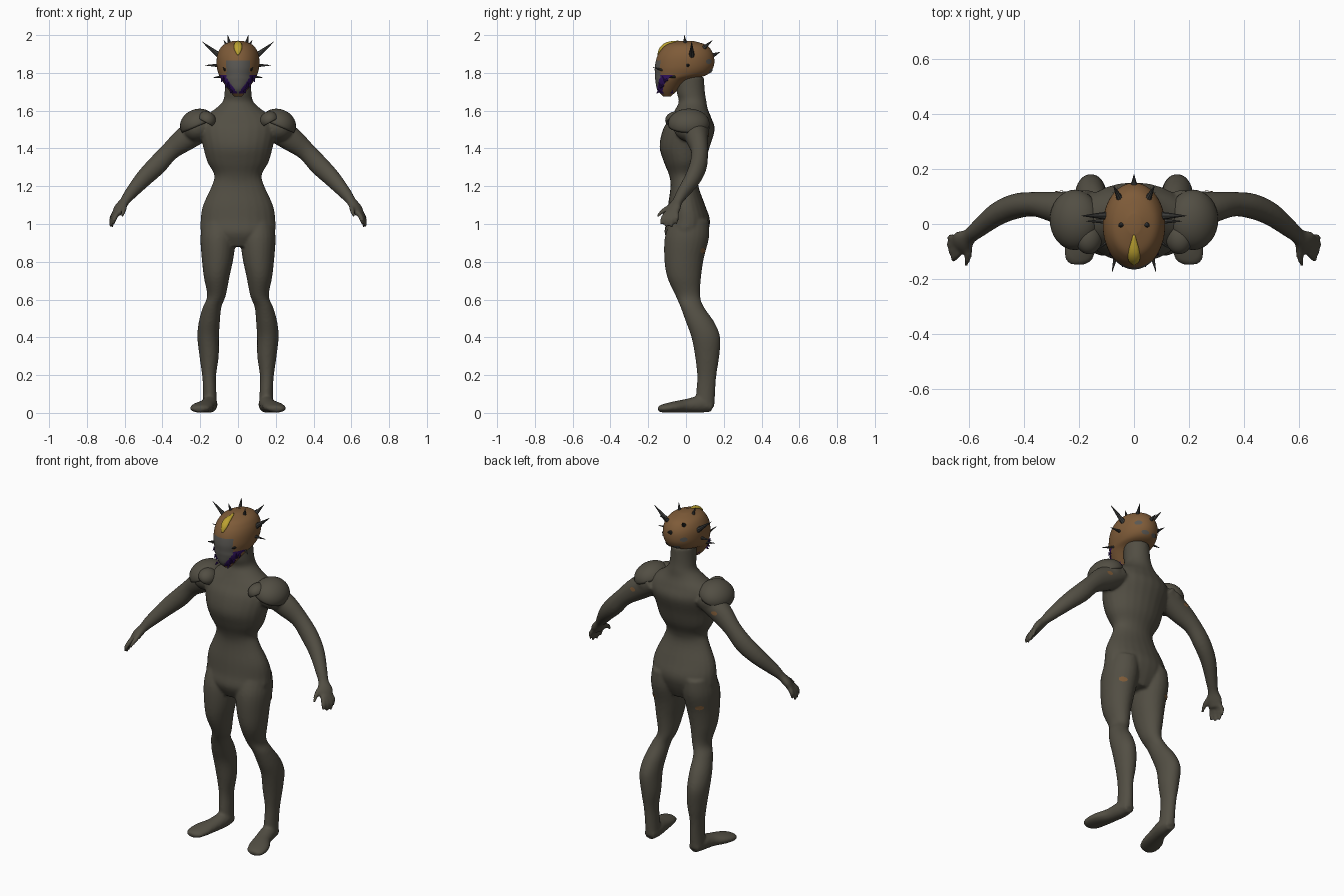
import bpy, bmesh, math
from mathutils import Vector, Matrix

cube = bpy.data.objects.get("Cube")
if cube:
    bpy.data.objects.remove(cube)


def material(name, rgb):
    m = bpy.data.materials.new(name)
    m.use_nodes = True
    m.diffuse_color = (*rgb, 1)
    m.node_tree.nodes["Principled BSDF"].inputs["Base Color"].default_value = (*rgb, 1)
    return m


SKIN = material("dark olive skin", (.085, .077, .057))
SHELL = material("brown shell", (.21, .105, .04))
MASK = material("grey mask", (.10, .095, .085))
HORN = material("dark grey horn", (.05, .05, .047))
MOUTH = material("deep purple", (.03, .006, .11))
GOLD = material("yellow crest", (.5, .36, .03))


def spline(points, steps):
    """Catmull-Rom interpolation of position and radii together."""
    out = []
    last = len(points) - 1
    for i in range(last):
        quad = [points[max(i - 1, 0)], points[i], points[i + 1], points[min(i + 2, last)]]
        for s in range(steps):
            t = s / steps
            out.append([b + t * (c - a + t * (2 * a - 5 * b + 4 * c - d + t * (3 * (b - c) + d - a))) / 2
                        for a, b, c, d in zip(*quad)])
    return out + [list(points[-1])]


def tube(bm, points, sides=24, steps=4, flat=False, side=1):
    """Loft ellipses (x, y, z, rx, ry); flat keeps every ring horizontal."""
    pts = spline(points, steps)
    rings = []
    for i, (x, y, z, rx, ry) in enumerate(pts):
        way = Vector(pts[min(i + 1, len(pts) - 1)][:3]) - Vector(pts[max(i - 1, 0)][:3])
        turn = Matrix() if flat else way.to_track_quat('Z', 'Y').to_matrix().to_4x4()
        ring = []
        for k in range(sides):
            a = math.tau * k / sides
            v = Vector((x, y, z)) + turn @ Vector((rx * math.cos(a), ry * math.sin(a), 0))
            v.x *= side
            ring.append(bm.verts.new(v))
        rings.append(ring)
    for low, high in zip(rings, rings[1:]):
        for k in range(sides):
            n = (k + 1) % sides
            bm.faces.new((low[k], low[n], high[n], high[k]))
    bm.faces.new(rings[0])
    bm.faces.new(rings[-1])


def ball(bm, center, radii, tilt=0, side=1):
    m = Matrix.Translation(center) @ Matrix.Rotation(tilt, 4, 'Y') @ Matrix.Diagonal((*radii, 1))
    m = Matrix.Diagonal((side, 1, 1, 1)) @ m
    return bmesh.ops.create_uvsphere(bm, u_segments=32, v_segments=20, radius=1, matrix=m)["verts"]


def finish(name, bm, mats, smooth=True):
    bmesh.ops.recalc_face_normals(bm, faces=bm.faces[:])
    mesh = bpy.data.meshes.new(name)
    bm.to_mesh(mesh)
    bm.free()
    for m in mats:
        mesh.materials.append(m)
    for p in mesh.polygons:
        p.use_smooth = smooth
    ob = bpy.data.objects.new(name, mesh)
    bpy.context.scene.collection.objects.link(ob)
    return ob


# Body: torso, limbs, hands and feet fused into one smooth skin
torso = [(.88, 0, .1, .08), (.95, 0, .19, .113), (1.02, .012, .198, .115), (1.1, .003, .185, .098),
         (1.2, -.008, .14, .074), (1.26, -.01, .126, .08), (1.33, -.008, .163, .11),
         (1.41, -.007, .185, .133), (1.5, .015, .205, .137), (1.56, .025, .19, .11),
         (1.61, .03, .12, .085), (1.65, .035, .08, .073), (1.7, .025, .071, .075), (1.78, .02, .068, .075)]
leg = [(.1, .02, 1.02, .085, .1), (.105, .005, .93, .094, .117), (.108, -.01, .82, .084, .105),
       (.113, -.01, .72, .068, .09), (.114, .01, .62, .049, .065), (.137, .033, .56, .049, .062),
       (.152, .075, .48, .056, .075), (.158, .105, .4, .057, .076), (.153, .112, .3, .051, .064),
       (.153, .11, .2, .037, .051), (.15, .105, .12, .035, .05), (.148, .1, .03, .038, .05)]
foot = [(.147, .14, .035, .03, .03), (.15, .08, .045, .042, .044), (.165, 0, .037, .045, .036),
        (.19, -.07, .03, .058, .029), (.205, -.125, .023, .05, .021), (.208, -.148, .02, .025, .012)]
arm = [(.17, .045, 1.52, .08, .07), (.28, .06, 1.45, .058, .065), (.36, .072, 1.385, .045, .05),
       (.43, .065, 1.31, .046, .052), (.5, .035, 1.24, .042, .046), (.57, -.02, 1.16, .032, .033),
       (.6, -.045, 1.12, .029, .024), (.625, -.065, 1.085, .043, .024), (.645, -.078, 1.05, .036, .018)]
fingers = [((.6, -.07, 1.1), (.605, -.12, 1.07), (.612, -.152, 1.04)),
           ((.635, -.1, 1.06), (.653, -.122, 1.03), (.66, -.13, .995)),
           ((.643, -.088, 1.06), (.664, -.1, 1.02), (.664, -.104, .982)),
           ((.648, -.072, 1.06), (.67, -.075, 1.02), (.672, -.078, .982)),
           ((.645, -.052, 1.065), (.668, -.05, 1.035), (.67, -.05, 1))]

bm = bmesh.new()
tube(bm, [(0, y, z, rx, ry) for z, y, rx, ry in torso], flat=True)
for side in (1, -1):
    tube(bm, leg, flat=True, side=side)
    tube(bm, foot, side=side)
    tube(bm, arm, side=side)
    ball(bm, (.21, .03, 1.51), (.085, .095, .075), .4, side)
    for finger in fingers:
        tube(bm, [(*p, r, r) for p, r in zip(finger, (.014, .013, .007))], sides=12, side=side)
body = finish("body", bm, [SKIN])
fuse = body.modifiers.new("fuse", 'REMESH')
fuse.mode = 'VOXEL'
fuse.voxel_size = .008
fuse.use_smooth_shade = True
relax = body.modifiers.new("relax", 'SMOOTH')
relax.iterations = 4

# Shoulder pads: an outer cap with a smaller lobe towards the chest
for side, label in ((1, "left"), (-1, "right")):
    bm = bmesh.new()
    for center, radii, tilt in (((.215, .015, 1.53), (.094, .11, .078), .4),
                                ((.165, -.05, 1.55), (.05, .06, .045), -.5)):
        verts = ball(bm, center, radii, tilt, side)
        normal = Vector((side * math.sin(tilt), 0, math.cos(tilt)))
        middle = Vector((side * center[0], *center[1:]))
        low = [v for v in verts if (v.co - middle).dot(normal) < -.02]
        bmesh.ops.delete(bm, geom=low, context='VERTS')
    pad = finish(label + "_shoulder_pad", bm, [SKIN])
    pad.modifiers.new("thickness", 'SOLIDIFY').thickness = .012

# Head: shell with the mask and mouth set on the faces in front
skull = [(1.675, -.1, .02, .02), (1.71, -.097, .05, .055), (1.76, -.07, .085, .092),
         (1.79, -.026, .101, .138), (1.83, -.01, .112, .155), (1.88, -.003, .112, .152),
         (1.92, 0, .1, .134), (1.95, 0, .075, .102), (1.97, 0, .025, .035)]
bm = bmesh.new()
tube(bm, [(0, y, z, rx, ry) for z, y, rx, ry in skull], sides=96, steps=7, flat=True)
for f in bm.faces:
    c = f.calc_center_median()
    lip = .03 + .7 * (c.z - 1.69)
    if c.y < -.07 and 1.69 < c.z < 1.865:
        if abs(c.x) < min(.062, lip - .028):
            f.material_index = 1
        elif abs(c.x) < lip and c.z < 1.79:
            f.material_index = 2
head = finish("head", bm, [SHELL, MASK, MOUTH])

# Crest on the forehead
bm = bmesh.new()
tube(bm, [(0, -.147, 1.895, .005, .004), (0, -.133, 1.925, .02, .01),
          (0, -.1, 1.953, .02, .01), (0, -.04, 1.967, .004, .004)], sides=12)
finish("crest", bm, [GOLD])


def cone(bm, base, tip, r, side):
    tube(bm, [(*base, r, r), (*tip, .001, .001)], sides=8, steps=1, side=side)


# Horns round the skull
horns = [((.085, .03, 1.88), (.19, .03, 1.965), .018), ((.042, 0, 1.94), (.055, -.01, 2), .014),
         ((.045, .08, 1.92), (.075, .14, 1.972), .016), ((.1, .01, 1.84), (.175, .01, 1.84), .01),
         ((.065, -.11, 1.81), (.08, -.175, 1.83), .009), ((.09, -.06, 1.78), (.13, -.09, 1.775), .008)]
bm = bmesh.new()
for side in (1, -1):
    for base, tip, r in horns:
        cone(bm, base, tip, r, side)
cone(bm, (0, .135, 1.89), (0, .18, 1.91), .014, 1)
finish("horns", bm, [HORN], smooth=False)

# Teeth along both sides of the mouth
bm = bmesh.new()
start, end = Vector((.036, -.142, 1.705)), Vector((.082, -.1, 1.765))
for side in (1, -1):
    for i in range(5):
        base = start.lerp(end, i / 4)
        lean = .03 if i % 2 else -.014
        cone(bm, base, base + Vector((.006, -.014, lean)), .008, side)
finish("teeth", bm, [MOUTH], smooth=False)


# Thin blotches laid onto the skin and the shell
def blotch(name, target, at, facing, size, mat):
    for side, label in ((1, "left"), (-1, "right")):
        bm = bmesh.new()
        turn = Vector((side * facing[0], *facing[1:])).to_track_quat('Z', 'Y').to_matrix().to_4x4()
        place = Matrix.Translation((side * at[0], *at[1:])) @ turn @ Matrix.Diagonal((1, .6, 1, 1))
        bmesh.ops.create_circle(bm, cap_ends=True, cap_tris=True, segments=14, radius=size, matrix=place)
        ob = finish(label + "_" + name, bm, [mat])
        wrap = ob.modifiers.new("wrap", 'SHRINKWRAP')
        wrap.target = target
        wrap.wrap_mode = 'ABOVE_SURFACE'
        wrap.offset = .004


blotch("thigh_blotch", body, (.15, .085, .86), (.4, 1, 0), .024, SHELL)
blotch("arm_blotch", body, (.27, .12, 1.47), (.5, 1, .2), .02, SHELL)
blotch("skull_blotch", head, (.07, .12, 1.86), (.7, 1, 0), .022, MASK)
blotch("nape_blotch", head, (.03, .13, 1.81), (.2, 1, -.2), .022, MASK)
